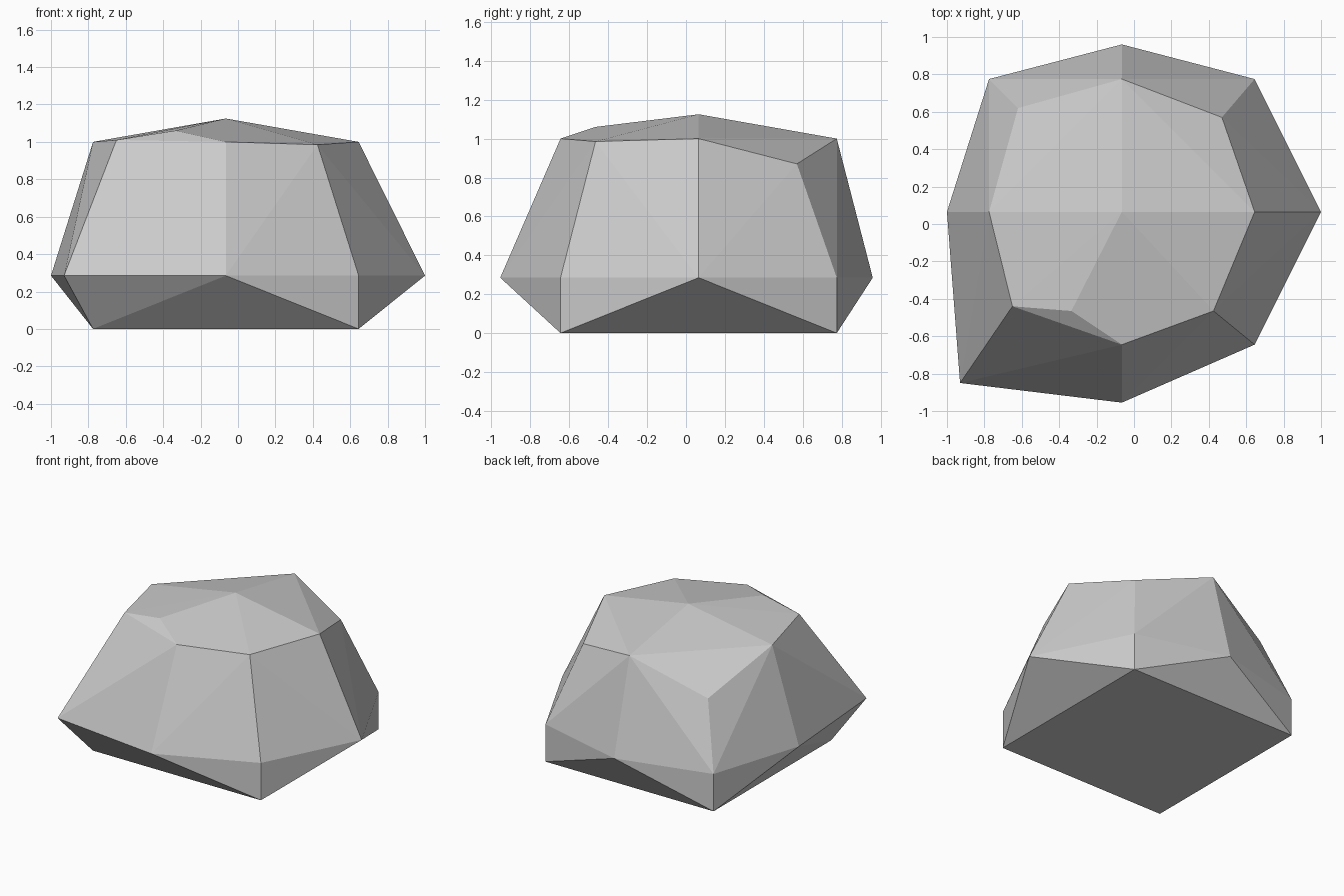
import bpy, bmesh

if "Cube" in bpy.data.objects:
    bpy.data.objects.remove(bpy.data.objects["Cube"])

# Faceted boulder: a squat, irregular convex block built as a hull of rings
CX, CY, H = -0.065, 0.065, 0.71
LOW, RIM = 0.285, 1.0

points = [(CX, CY, 1.125)]                                  # crown

# Square foot, with the same corners repeated at the widest level
for sx in (-1, 1):
    for sy in (-1, 1):
        x, y = CX + sx * H, CY + sy * H
        points.append((x, y, 0))
        if (sx, sy) != (-1, -1):
            points.append((x, y, LOW))
points.append((-0.93, -0.85, LOW))                          # jutting front left corner

# Widest level, middles of the sides
points += [(x, y, LOW) for x, y in ((-1, CY), (1, CY), (CX, 0.96), (CX, -0.955))]

# Upper rim, middles of the sides
points += [(CX + dx * H, CY + dy * H, RIM) for dx, dy in ((-1, 0), (1, 0), (0, 1), (0, -1))]

# Upper rim, uneven corners (front left is chipped into two points)
points += [(0.425, -0.465, 0.985), (0.47, 0.57, 0.87), (-0.62, 0.62, 0.762),
           (-0.65, -0.44, 1.01), (-0.335, -0.465, 1.06)]

bm = bmesh.new()
for p in points:
    bm.verts.new(p)
hull = bmesh.ops.convex_hull(bm, input=bm.verts[:])
loose = [v for v in bm.verts if not v.link_faces]
bmesh.ops.delete(bm, geom=loose, context='VERTS')
# Merge the flat regions back into single faces
bmesh.ops.dissolve_limit(bm, angle_limit=0.02, verts=bm.verts[:], edges=bm.edges[:])
bmesh.ops.recalc_face_normals(bm, faces=bm.faces[:])

mesh = bpy.data.meshes.new("boulder")
bm.to_mesh(mesh)
bm.free()
boulder = bpy.data.objects.new("boulder", mesh)
bpy.context.collection.objects.link(boulder)
